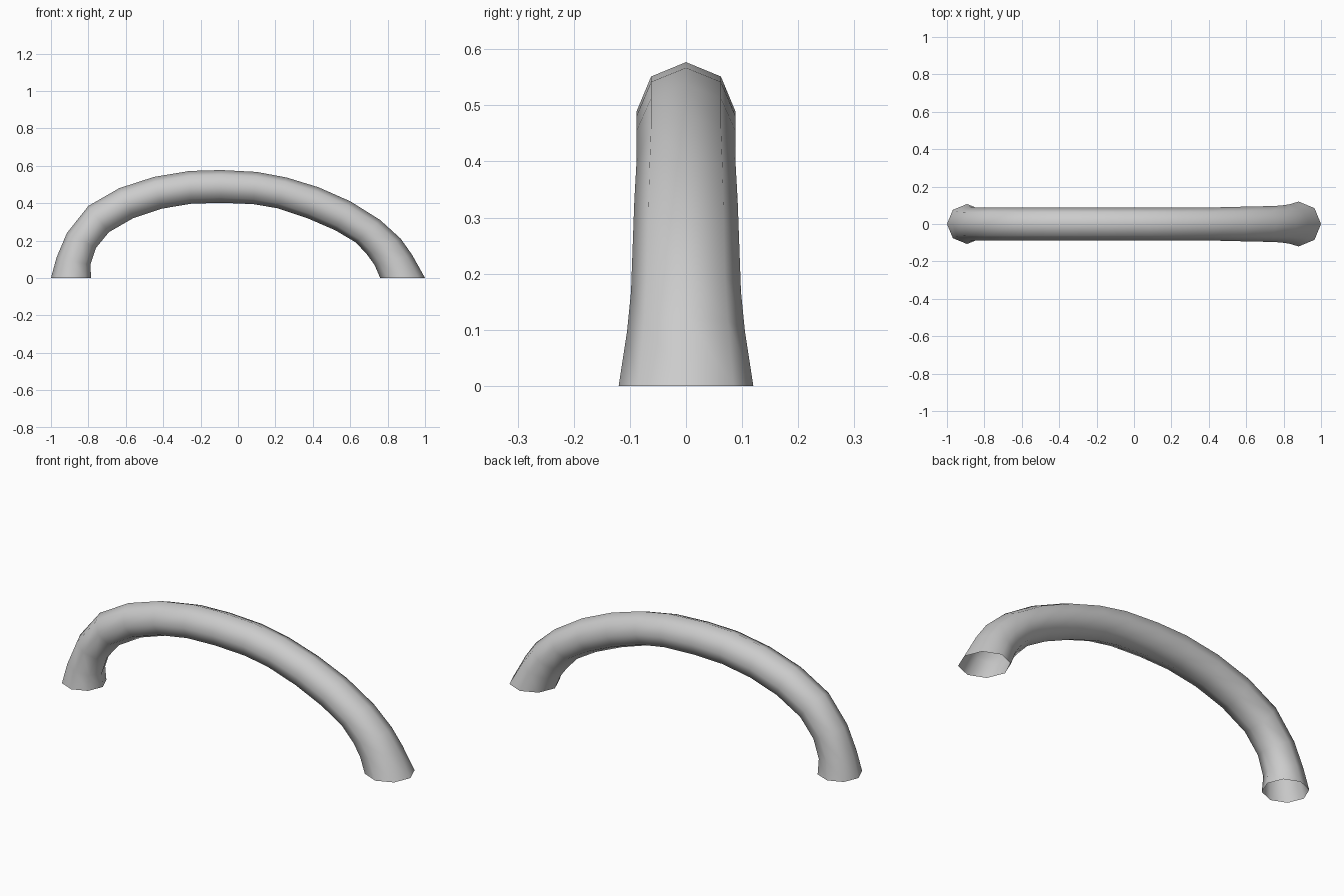
import bpy, bmesh, math

if "Cube" in bpy.data.objects:
    bpy.data.objects.remove(bpy.data.objects["Cube"])

SIDES = 8
# stations along the arch: outer x, outer z, inner x, inner z, half width in y
STATIONS = [
    (-1.00, 0.00, -0.785, 0.00, 0.107),
    (-0.97, 0.11, -0.79, 0.07, 0.093),
    (-0.915, 0.24, -0.76, 0.16, 0.088),
    (-0.80, 0.385, -0.69, 0.245, 0.088),
    (-0.635, 0.48, -0.56, 0.32, 0.088),
    (-0.45, 0.54, -0.41, 0.37, 0.088),
    (-0.26, 0.572, -0.25, 0.397, 0.088),
    (-0.09, 0.577, -0.09, 0.402, 0.088),
    (0.10, 0.567, 0.08, 0.395, 0.088),
    (0.26, 0.537, 0.21, 0.373, 0.088),
    (0.43, 0.485, 0.37, 0.32, 0.088),
    (0.60, 0.41, 0.52, 0.255, 0.092),
    (0.76, 0.31, 0.63, 0.19, 0.095),
    (0.87, 0.21, 0.69, 0.125, 0.098),
    (0.93, 0.125, 0.73, 0.07, 0.105),
    (1.00, 0.00, 0.76, 0.00, 0.12),
]


def add_ring(bm, ox, oz, ix, iz, w):
    cx, cz = (ox + ix) / 2, (oz + iz) / 2
    ring = []
    for k in range(SIDES):
        a = math.tau * k / SIDES
        c, s = math.cos(a), math.sin(a)
        ring.append(bm.verts.new((cx + (ox - cx) * c, w * s, cz + (oz - cz) * c)))
    return ring


# arched handle: open-ended octagonal tube
bm = bmesh.new()
rings = [add_ring(bm, *s) for s in STATIONS]
for a, b in zip(rings, rings[1:]):
    for k in range(SIDES):
        n = (k + 1) % SIDES
        bm.faces.new((a[k], a[n], b[n], b[k]))
bmesh.ops.recalc_face_normals(bm, faces=bm.faces)
# make sure the normals point outward (crown face looks up)
bm.normal_update()
top = max(bm.faces, key=lambda f: f.calc_center_median().z)
if top.normal.z < 0:
    bmesh.ops.reverse_faces(bm, faces=bm.faces)

mesh = bpy.data.meshes.new("arched_handle")
bm.to_mesh(mesh)
bm.free()
mesh.shade_smooth()
handle = bpy.data.objects.new("arched_handle", mesh)
bpy.context.collection.objects.link(handle)
